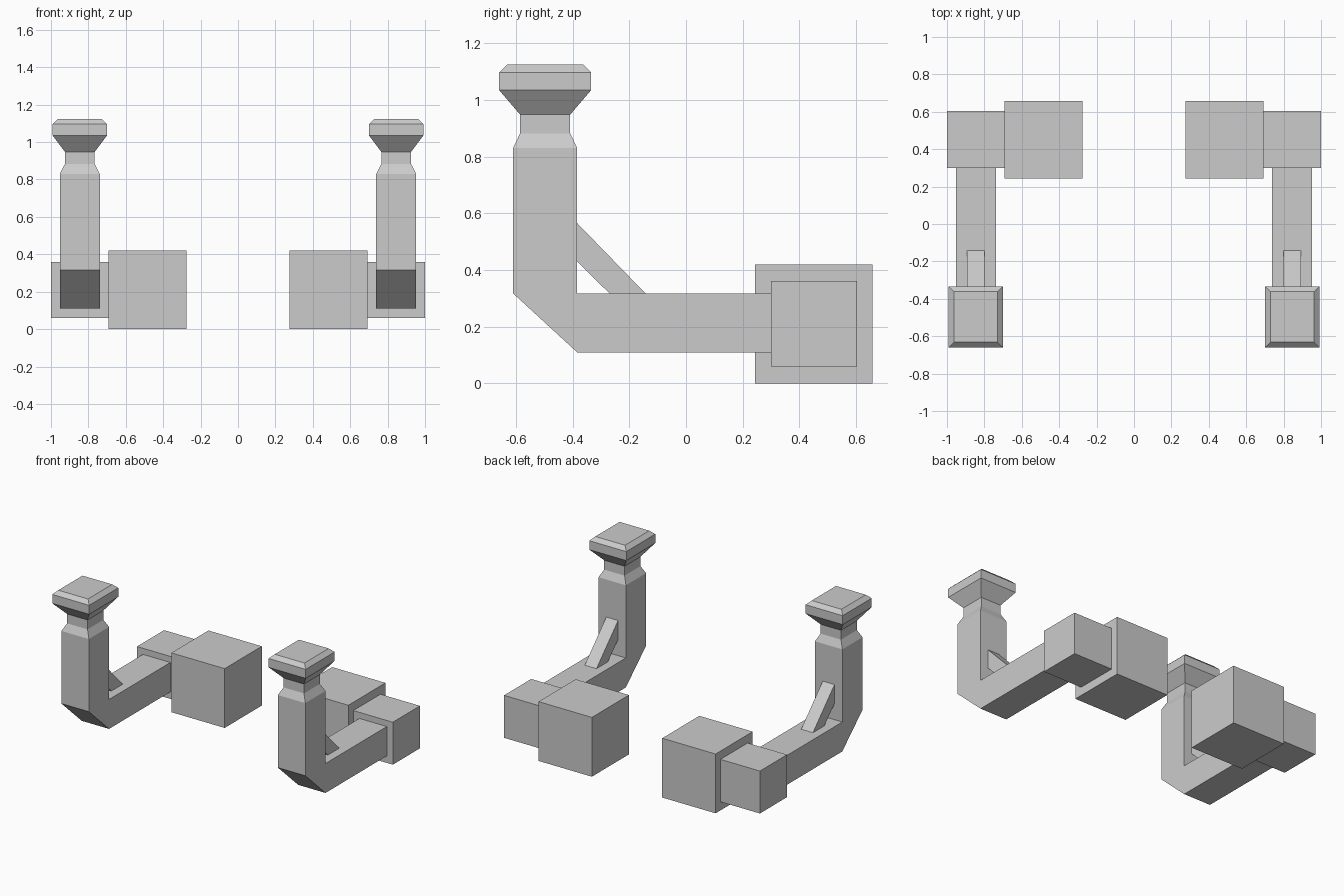
import bpy, bmesh
from mathutils import Vector

if "Cube" in bpy.data.objects:
    bpy.data.objects.remove(bpy.data.objects["Cube"])

ARM_X = 0.846   # centre line of each arm
POST_Y = -0.497  # centre line of each upright


def finish(name, bm):
    """Turn a bmesh into an object mirrored across x = 0."""
    bmesh.ops.recalc_face_normals(bm, faces=bm.faces[:])
    mesh = bpy.data.meshes.new(name)
    bm.to_mesh(mesh)
    bm.free()
    obj = bpy.data.objects.new(name, mesh)
    bpy.context.collection.objects.link(obj)
    mirror = obj.modifiers.new("Mirror", 'MIRROR')
    mirror.use_clip = False
    mirror.use_mirror_merge = False
    return obj


def box(name, x, y, z):
    bm = bmesh.new()
    bmesh.ops.create_cube(bm, size=1)
    for v in bm.verts:
        v.co = Vector([(r[0] + r[1]) / 2 + c * (r[1] - r[0])
                       for c, r in zip(v.co, (x, y, z))])
    return finish(name, bm)


def side_profile(points, half_width):
    """Extrude a (y, z) outline across x, centred on the arm."""
    bm = bmesh.new()
    face = bm.faces.new([bm.verts.new((ARM_X - half_width, y, z)) for y, z in points])
    new = bmesh.ops.extrude_face_region(bm, geom=[face])["geom"]
    bmesh.ops.translate(bm, vec=(2 * half_width, 0, 0),
                        verts=[g for g in new if isinstance(g, bmesh.types.BMVert)])
    return bm


# L-shaped arm with chamfered elbow
bm = side_profile([(-0.61, 0.83), (-0.61, 0.317), (-0.384, 0.109), (0.30, 0.109),
                   (0.30, 0.317), (-0.384, 0.317)] + [(-0.384, 0.83)], 0.107)
bmesh.ops.recalc_face_normals(bm, faces=bm.faces[:])

# Shoulder, neck and flared cap grown from the top of the upright
top = max(bm.faces, key=lambda f: f.calc_center_median().z)
for hx, hy, z in [(0.080, 0.0885, 0.882), (0.080, 0.0885, 0.948),
                  (0.1445, 0.162, 1.034), (0.1445, 0.162, 1.097),
                  (0.116, 0.135, 1.124)]:
    old = top
    top = bmesh.ops.extrude_discrete_faces(bm, faces=[old])["faces"][0]
    for v in top.verts:
        v.co = (ARM_X + (hx if v.co.x > ARM_X else -hx),
                POST_Y + (hy if v.co.y > POST_Y else -hy), z)
finish("arm_with_cap", bm)

# Diagonal brace in the inner corner
finish("brace", side_profile([(-0.384, 0.565), (-0.384, 0.43),
                              (-0.27, 0.317), (-0.143, 0.317)], 0.046))

# Rear blocks
box("outer_block", (0.692, 1.0), (0.30, 0.603), (0.06, 0.36))
box("inner_block", (0.275, 0.692), (0.244, 0.658), (0, 0.419))
